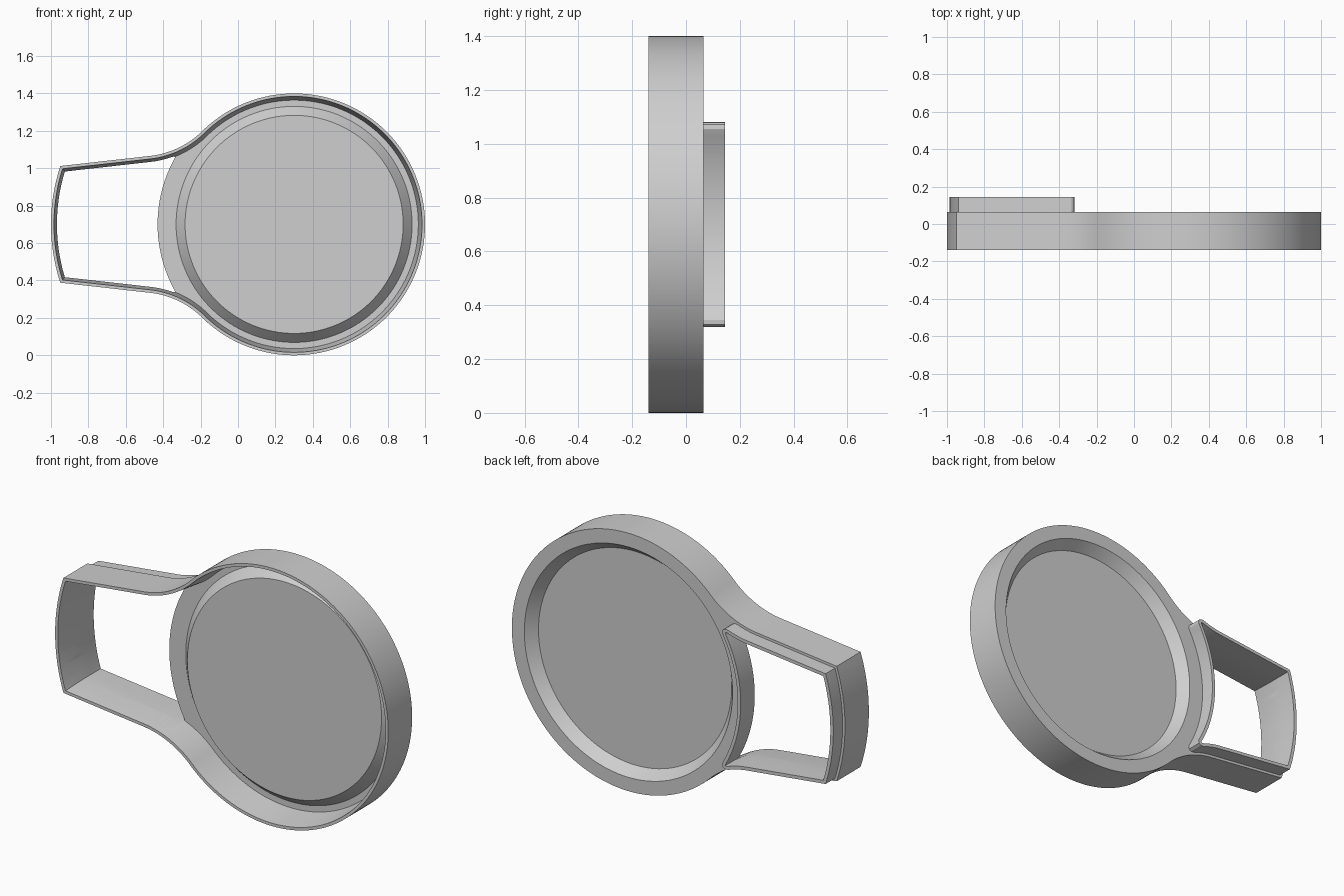
import bpy, bmesh
from math import pi, sin, cos, atan2, asin, hypot
from mathutils import Vector

cube = bpy.data.objects.get("Cube")
if cube:
    bpy.data.objects.remove(cube)

MID_Z = 0.7                       # height of the symmetry axis
FRONT, FLOOR, BACK, LIP = -0.14, 0.025, 0.065, 0.145
DISC = Vector((0.3, 0))           # centre of the round part
WALL, HOLE_INSET = 0.016, 0.032

grey = bpy.data.materials.new("plain grey")
grey.use_nodes = True
grey.diffuse_color = (0.62, 0.62, 0.62, 1)
grey.node_tree.nodes["Principled BSDF"].inputs["Base Color"].default_value = (0.62, 0.62, 0.62, 1)


def arc(centre, r, a, b, n):
    return [Vector((centre[0] + r * cos(a + (b - a) * i / n),
                    centre[1] + r * sin(a + (b - a) * i / n))) for i in range(n + 1)]


def inset(poly, d):
    """Mitred inward offset of a counter-clockwise outline."""
    out = []
    for i, p in enumerate(poly):
        e1 = (p - poly[i - 1]).normalized()
        e2 = (poly[(i + 1) % len(poly)] - p).normalized()
        n1, n2 = Vector((-e1.y, e1.x)), Vector((-e2.y, e2.x))
        out.append(p + (n1 + n2) * d / (1 + n1.dot(n2)))
    return out


def loft(name, sections, closed=False):
    """Join (outline, depth) sections; cap the ends or close into a ring."""
    bm = bmesh.new()
    loops = [[bm.verts.new((p.x, y, p.y + MID_Z)) for p in poly] for poly, y in sections]
    n = len(loops[0])
    pairs = list(zip(loops, loops[1:]))
    if closed:
        pairs.append((loops[-1], loops[0]))
    else:
        bm.faces.new(loops[0])
        bm.faces.new(loops[-1])
    for a, b in pairs:
        for i in range(n):
            j = (i + 1) % n
            bm.faces.new((a[i], a[j], b[j], b[i]))
    bmesh.ops.recalc_face_normals(bm, faces=bm.faces)
    mesh = bpy.data.meshes.new(name)
    bm.to_mesh(mesh)
    bm.free()
    mesh.materials.append(grey)
    ob = bpy.data.objects.new(name, mesh)
    bpy.context.collection.objects.link(ob)
    return ob


def select(ob):
    bpy.ops.object.select_all(action='DESELECT')
    ob.select_set(True)
    bpy.context.view_layer.objects.active = ob


def cut(ob, cutter):
    cutter.hide_render = True
    mod = ob.modifiers.new("cut", 'BOOLEAN')
    mod.operation, mod.solver, mod.object = 'DIFFERENCE', 'EXACT', cutter
    select(ob)
    bpy.ops.object.modifier_apply(modifier=mod.name)
    bpy.data.objects.remove(cutter)


# Outer outline: round body, concave blend, tapering arm, bowed end
blend, blend_r, slope = Vector((-0.523, 0.837)), 0.474, 0.1126
join = atan2(blend.y, blend.x - DISC.x)
end = atan2(0.312, -0.95)
half = arc(DISC, 0.7, 0, join, 72)
half += arc(blend, blend_r, join - pi, slope - pi / 2, 28)[1:]
half += arc((0, 0), 1.0, end, pi, 12)
outline = half + [Vector((p.x, -p.y)) for p in reversed(half[1:-1])]

# Handle opening: follows the arms, closed by an arc around the round body
arms = [p for p in inset(outline, HOLE_INSET) if p.x < -0.355]
span = asin(0.353 / 0.73)
inner = arc(DISC, 0.73, pi + span, pi - span, 40)


def corner(a, b, c, n=6):
    return [a * (1 - t) ** 2 + b * 2 * t * (1 - t) + c * t * t
            for t in (i / n for i in range(1, n))]


tip = Vector((-0.33, 0.369))
opening = (arms + corner(arms[-1], Vector((tip.x, -tip.y)), inner[0])
           + inner + corner(inner[-1], tip, arms[0]))

# Body shell with a tapered front cavity, handle opening and round seat
body = loft("body_shell", [(outline, FRONT), (outline, BACK)])
slant = 0.02 / (FLOOR - FRONT)
cut(body, loft("cavity_cutter", [(inset(outline, WALL - 0.05 * slant), FRONT - 0.05),
                                 (inset(outline, WALL + 0.02), FLOOR)]))
cut(body, loft("opening_cutter", [(opening, FRONT - 0.1), (opening, LIP + 0.1)]))
seat = arc(DISC, 0.631, 0, 2 * pi, 128)[:-1]
cut(body, loft("seat_cutter", [(seat, FRONT - 0.1), (seat, LIP + 0.1)]))


# Raised round panel, hollow at the back
def ring(r):
    return arc(DISC, r, 0, 2 * pi, 128)[:-1]


panel = loft("raised_panel", [(ring(0.583), -0.03), (ring(0.631), FLOOR), (ring(0.631), BACK),
                              (ring(0.625), BACK), (ring(0.58), 0.008)])

# Thin lip standing behind the handle opening
rim = inset(opening, -0.018)
lip = loft("handle_lip", [(opening, BACK), (rim, BACK), (rim, LIP), (opening, LIP)], closed=True)

for ob in (body, panel, lip):
    select(ob)
    bpy.ops.object.shade_smooth_by_angle(angle=pi / 7)
